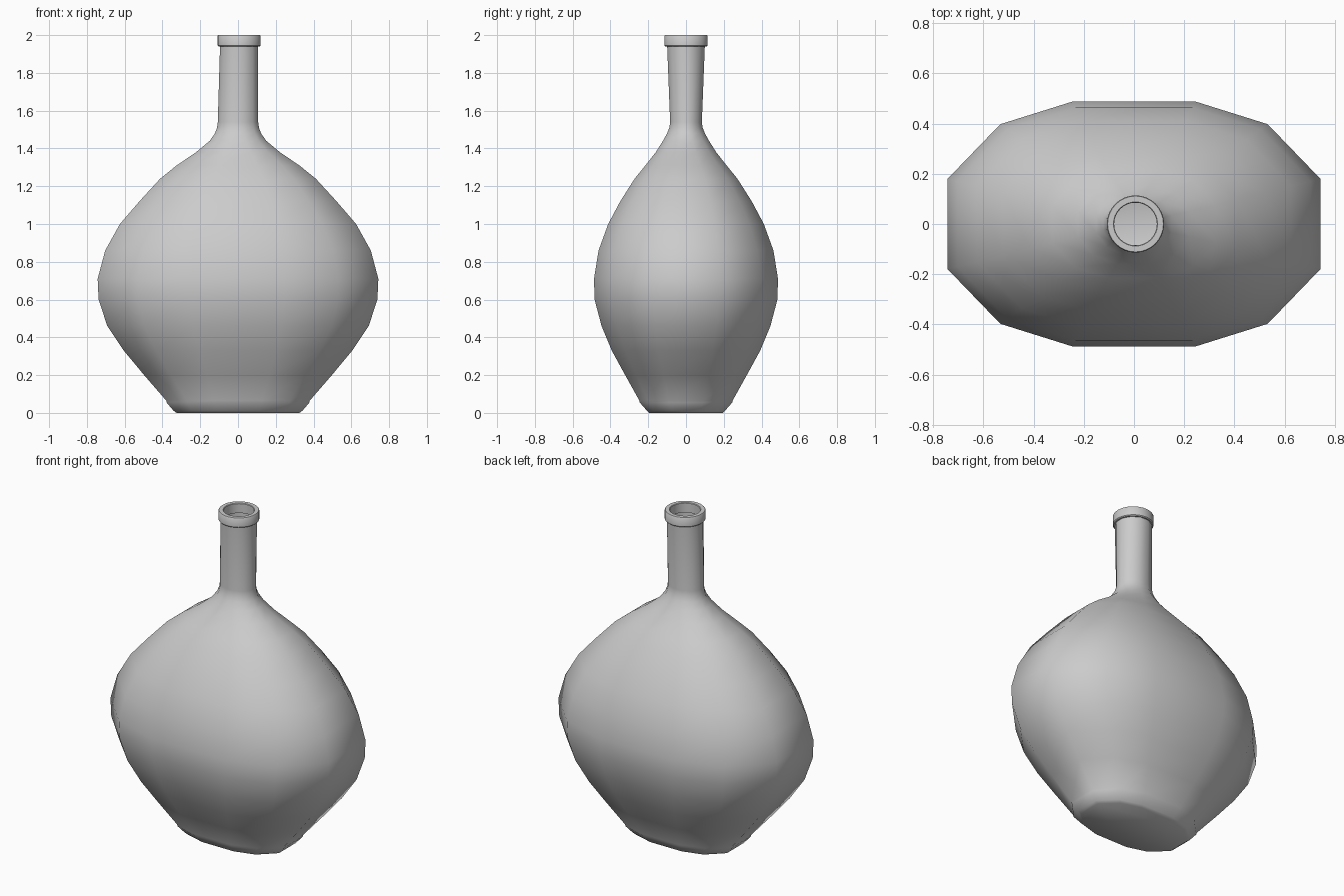
import bpy, math

if "Cube" in bpy.data.objects:
    bpy.data.objects.remove(bpy.data.objects["Cube"])


def finish(name, verts, faces, angle):
    mesh = bpy.data.meshes.new(name)
    mesh.from_pydata(verts, [], faces)
    mesh.update()
    obj = bpy.data.objects.new(name, mesh)
    bpy.context.collection.objects.link(obj)
    bpy.ops.object.select_all(action='DESELECT')
    obj.select_set(True)
    bpy.context.view_layer.objects.active = obj
    bpy.ops.object.shade_smooth_by_angle(angle=math.radians(angle))
    return obj


def bridge(rows, n, closed=False):
    faces = []
    for r in range(rows if closed else rows - 1):
        a, b = r * n, ((r + 1) % rows) * n
        faces += [(a + i, a + (i + 1) % n, b + (i + 1) % n, b + i) for i in range(n)]
    return faces


# Twelve-sided section, blending from the broad flask to the round neck
def section(t):
    wide = [(1, .367), (.716, .816), (.331, 1)]
    rnd = [(1, .268), (.732, .732), (.268, 1)]
    q = [(a[0] + (b[0] - a[0]) * t, a[1] + (b[1] - a[1]) * t) for a, b in zip(wide, rnd)]
    half = q + [(-x, y) for x, y in reversed(q)]
    return half + [(-x, -y) for x, y in half]


# Flask body and neck: height, half width, half depth, neck blend
profile = [
    (0, .325, .195, 0), (.012, .342, .207, 0), (.055, .378, .245, 0),
    (.065, .38, .247, 0), (.2, .497, .322, 0), (.33, .605, .393, 0),
    (.46, .692, .447, 0), (.6, .738, .484, 0), (.71, .743, .487, 0),
    (.86, .703, .463, 0), (1.0, .625, .412, 0), (1.12, .522, .348, 0),
    (1.24, .412, .272, 0), (1.31, .325, .215, .2), (1.38, .222, .16, .5),
    (1.44, .15, .122, .8), (1.48, .122, .1, 1), (1.51, .111, .088, 1),
    (1.54, .107, .084, 1), (1.95, .1, .1, 1)]
verts = []
for z, hx, hy, t in profile:
    shift = .005 * max(0, (z - 1.54) / .4)
    verts += [(x * hx + shift, y * hy, z) for x, y in section(t)]
faces = bridge(len(profile), 12)
faces.append(tuple(reversed(range(12))))
finish("flask_body", verts, faces, 50)

# Open collar around the mouth
n = 32
collar = [(.085, 1.94), (.109, 1.94), (.114, 1.945), (.114, 1.996),
          (.111, 2.0), (.088, 2.0), (.085, 1.997)]
verts = [(.006 + r * math.cos(2 * math.pi * i / n), r * math.sin(2 * math.pi * i / n), z)
         for r, z in collar for i in range(n)]
finish("mouth_collar", verts, bridge(len(collar), n, True), 40)
